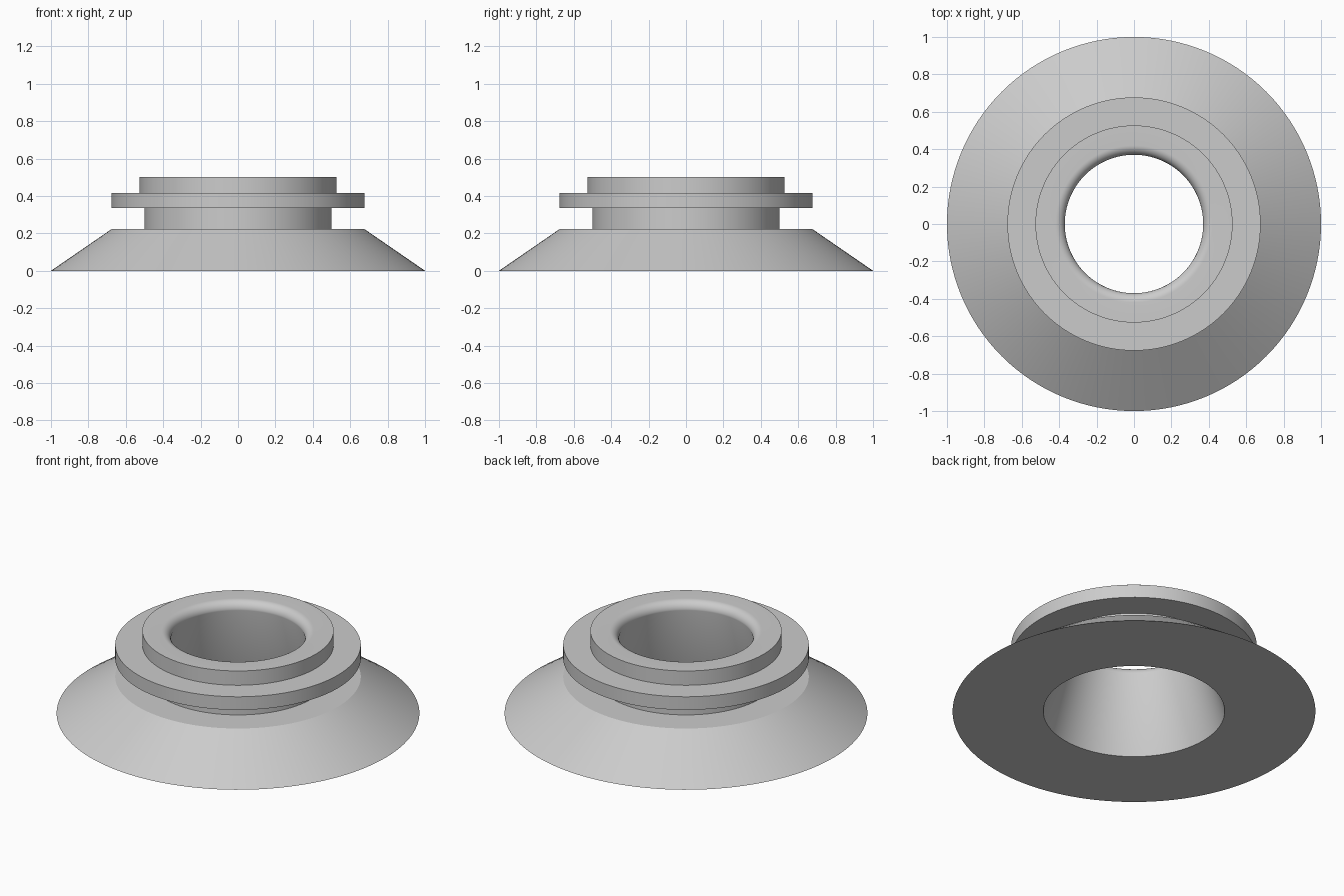
import bpy
import bmesh
import math
from mathutils import Matrix, Vector

cube = bpy.data.objects.get("Cube")
if cube:
    bpy.data.objects.remove(cube, do_unlink=True)

SEGMENTS = 128

# Single plain grey material
grey = bpy.data.materials.new("plain_grey")
grey.use_nodes = True
colour = (0.6, 0.6, 0.6, 1.0)
grey.diffuse_color = colour
grey.node_tree.nodes["Principled BSDF"].inputs["Base Color"].default_value = colour


def lathe(name, profile):
    """Turn a closed (radius, height) profile around the z axis."""
    bm = bmesh.new()
    verts = [bm.verts.new((r, 0, z)) for r, z in profile]
    edges = [bm.edges.new((a, b)) for a, b in zip(verts, verts[1:] + verts[:1])]
    bmesh.ops.spin(bm, geom=verts + edges, cent=(0, 0, 0), axis=(0, 0, 1),
                   angle=math.tau, steps=SEGMENTS, use_merge=True)
    bmesh.ops.remove_doubles(bm, verts=bm.verts, dist=0.0001)
    bmesh.ops.recalc_face_normals(bm, faces=bm.faces)
    mesh = bpy.data.meshes.new(name)
    bm.to_mesh(mesh)
    bm.free()
    mesh.materials.append(grey)
    obj = bpy.data.objects.new(name, mesh)
    bpy.context.collection.objects.link(obj)
    bpy.ops.object.select_all(action="DESELECT")
    obj.select_set(True)
    bpy.context.view_layer.objects.active = obj
    bpy.ops.object.shade_smooth_by_angle(angle=math.radians(28))
    return obj


# Outside: sloped skirt, neck groove, wide flange and raised rim
outside = [(1.0, 0.0), (0.677, 0.222), (0.5, 0.222), (0.5, 0.335),
           (0.677, 0.335), (0.677, 0.415), (0.527, 0.415), (0.527, 0.502)]

# Inside: rounded lip running down into the tapered bore
LIP, THROAT, TOP = 0.05, 0.37, 0.502
lip = []
for i in range(11):
    a = math.radians(90 + 9 * i)
    lip.append((THROAT + LIP + LIP * math.cos(a), TOP - LIP + LIP * math.sin(a)))
bore_foot = [(0.5, 0.0)]

lathe("flanged_collar", outside + lip + bore_foot)
